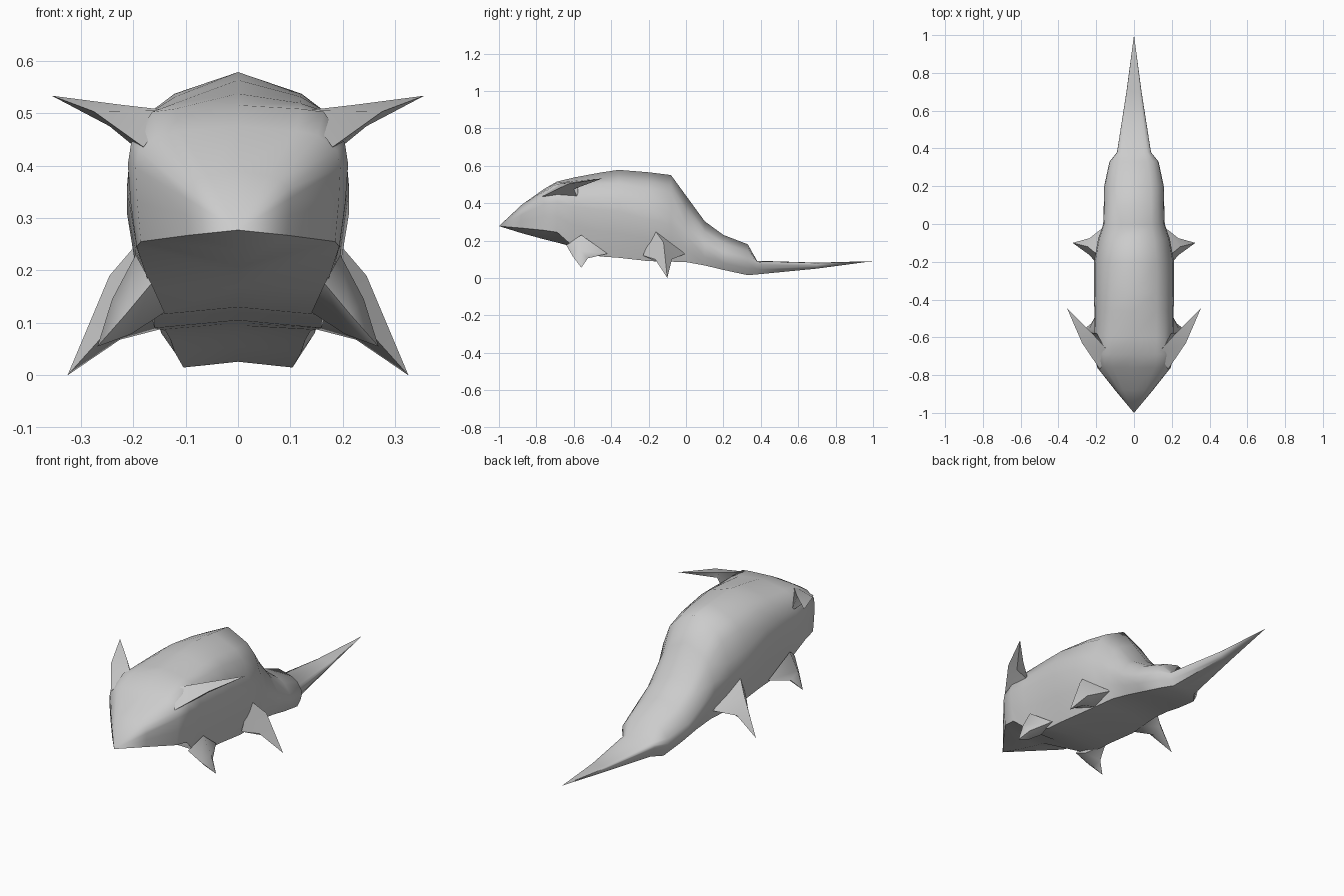
import bpy, bmesh, math


def loft(name, rings, start=None, end=None, mirror=False, angle=60):
    """Skin closed rings of equal size, closing each end with a tip or a cap."""
    bm = bmesh.new()
    loops = [[bm.verts.new(p) for p in ring] for ring in rings]
    n = len(loops[0])
    for a, b in zip(loops, loops[1:]):
        for i in range(n):
            j = (i + 1) % n
            bm.faces.new((a[i], a[j], b[j], b[i]))
    for loop, tip in ((loops[0], start), (loops[-1], end)):
        if tip:
            t = bm.verts.new(tip)
            for i in range(n):
                bm.faces.new((loop[i], loop[(i + 1) % n], t))
        else:
            bm.faces.new(loop)
    bmesh.ops.recalc_face_normals(bm, faces=bm.faces)
    mesh = bpy.data.meshes.new(name)
    bm.to_mesh(mesh)
    bm.free()
    ob = bpy.data.objects.new(name, mesh)
    bpy.context.collection.objects.link(ob)
    if mirror:
        ob.modifiers.new("mirror", 'MIRROR')
    bpy.ops.object.select_all(action='DESELECT')
    ob.select_set(True)
    bpy.context.view_layer.objects.active = ob
    bpy.ops.object.shade_smooth_by_angle(angle=math.radians(angle))
    return ob


def section(y, w, top, belly, corner, side, low, drop):
    """Symmetric ring: widest at height side, belly corner at low * w, shoulders lowered by drop."""
    rise, fall = top - side, side - corner
    half = [(0.57 * w, top - 0.55 * drop * rise), (0.78 * w, top - drop * rise),
            (0.97 * w, side + 0.15 * rise), (w, side - 0.15 * fall),
            ((0.68 + 0.32 * low) * w, corner + 0.45 * fall), (low * w, corner)]
    return ([(0, y, top)] + [(x, y, z) for x, z in half] + [(0, y, belly)]
            + [(-x, y, z) for x, z in reversed(half)])


# Body: wedge head with keeled chin, humped back, mantle dropping to the tail
body = [
    (-0.88, 0.100, 0.390, 0.240, 0.267, 0.350, 0.95, 0.45),
    (-0.76, 0.195, 0.475, 0.207, 0.255, 0.420, 0.95, 0.30),
    (-0.69, 0.210, 0.515, 0.190, 0.245, 0.430, 0.92, 0.15),
    (-0.60, 0.208, 0.537, 0.168, 0.165, 0.420, 0.80, 0.28),
    (-0.46, 0.210, 0.563, 0.130, 0.115, 0.410, 0.76, 0.38),
    (-0.36, 0.212, 0.578, 0.122, 0.108, 0.400, 0.75, 0.42),
    (-0.20, 0.212, 0.565, 0.105, 0.090, 0.350, 0.75, 0.42),
    (-0.08, 0.190, 0.550, 0.100, 0.087, 0.320, 0.77, 0.42),
    (0.00, 0.163, 0.440, 0.095, 0.085, 0.250, 0.85, 0.42),
    (0.10, 0.160, 0.303, 0.078, 0.067, 0.170, 0.80, 0.42),
    (0.20, 0.158, 0.230, 0.055, 0.043, 0.125, 0.76, 0.42),
    (0.33, 0.130, 0.180, 0.026, 0.015, 0.095, 0.80, 0.42),
    (0.38, 0.090, 0.092, 0.028, 0.019, 0.083, 0.72, 0.30),
    (0.70, 0.040, 0.082, 0.054, 0.050, 0.078, 0.60, 0.30),
]
loft("body", [section(*r) for r in body], start=(0, -1, 0.277), end=(0, 1, 0.09))

# Swept-back horns growing out of the sides of the head
loft("horns", [
    [(0.13, -0.68, 0.505), (0.18, -0.77, 0.435), (0.19, -0.58, 0.430)],
    [(0.225, -0.575, 0.516), (0.275, -0.63, 0.503), (0.245, -0.60, 0.475)],
], end=(0.355, -0.445, 0.533), mirror=True, angle=75)

# Front feet: short pointed stubs
loft("front_feet", [
    [(0.195, -0.56, 0.23), (0.165, -0.64, 0.175), (0.14, -0.54, 0.12), (0.17, -0.42, 0.13)],
    [(0.240, -0.56, 0.145), (0.215, -0.605, 0.115), (0.205, -0.56, 0.078), (0.225, -0.525, 0.105)],
], end=(0.268, -0.56, 0.055), mirror=True, angle=75)

# Back feet: longer fins splayed out to the ground
loft("back_feet", [
    [(0.185, -0.17, 0.26), (0.18, -0.23, 0.12), (0.14, -0.12, 0.09), (0.14, 0.00, 0.13)],
    [(0.245, -0.12, 0.19), (0.235, -0.165, 0.10), (0.225, -0.115, 0.068), (0.235, -0.075, 0.10)],
], end=(0.325, -0.10, 0.0), mirror=True, angle=75)
